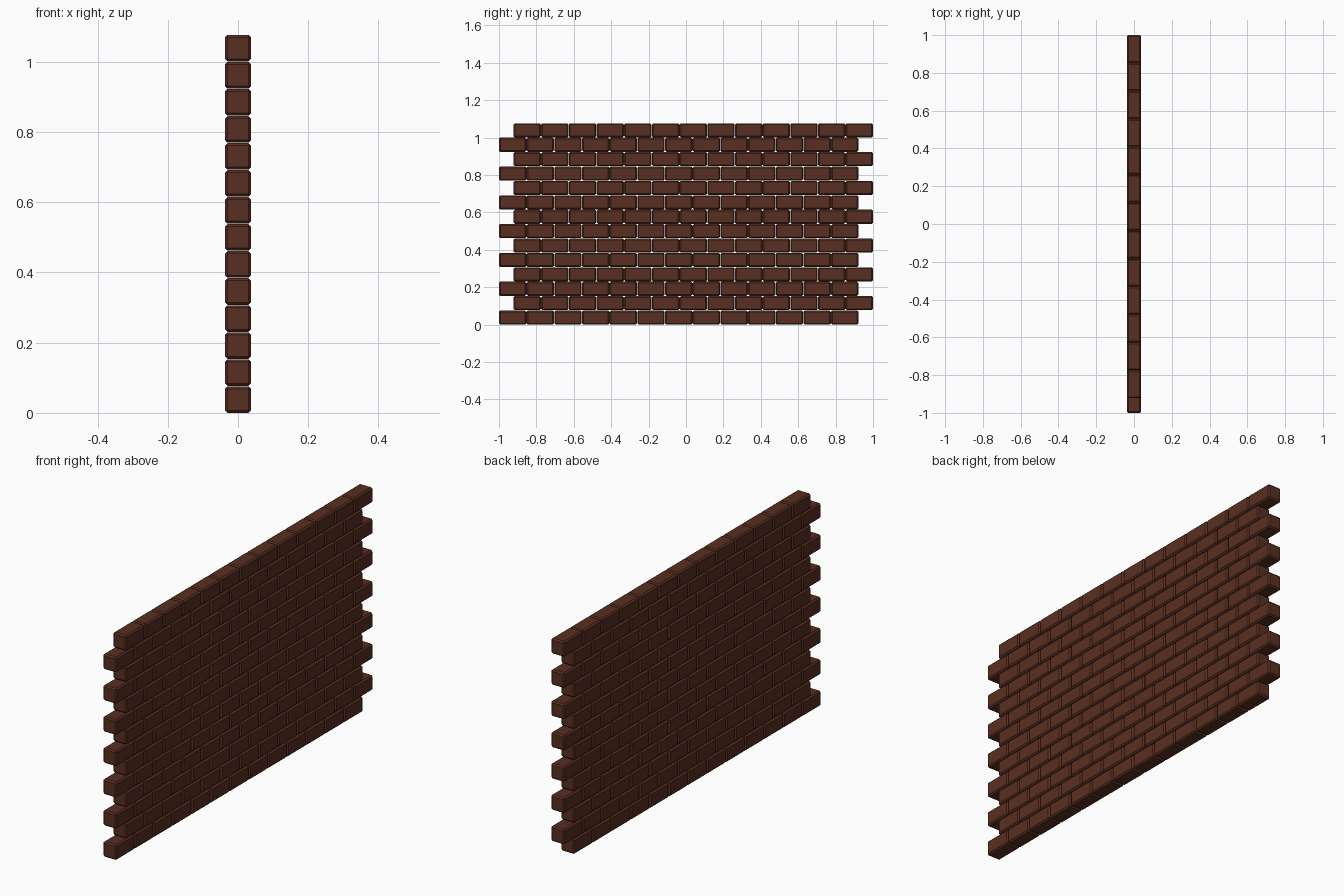
import bpy

if "Cube" in bpy.data.objects:
    bpy.data.objects.remove(bpy.data.objects["Cube"])

ROWS, COLS = 14, 13
W, L, H = 0.074, 0.1462, 0.0755          # brick size (x, y, z)
PITCH_Y, PITCH_Z = 0.148, 0.077          # spacing of bricks and courses
SHIFT = 2 - (PITCH_Y * (COLS - 1) + L)   # stagger of every second course

mat = bpy.data.materials.new("brick_red")
mat.diffuse_color = (0.10, 0.028, 0.015, 1)
mat.use_nodes = True
mat.node_tree.nodes["Principled BSDF"].inputs["Base Color"].default_value = mat.diffuse_color


def course(row):
    """One row of chamfered bricks, made from a single brick and an array."""
    y = -1 + L / 2 + (SHIFT if row % 2 else 0)
    bpy.ops.mesh.primitive_cube_add(size=1, location=(0, y, H / 2 + row * PITCH_Z))
    ob = bpy.context.object
    ob.name = f"brick_course_{row + 1:02d}"
    ob.scale = (W, L, H)
    bpy.ops.object.transform_apply(location=False, rotation=False, scale=True)
    ob.data.materials.append(mat)

    # chamfered edges
    bevel = ob.modifiers.new("chamfer", 'BEVEL')
    bevel.width = 0.007
    bevel.segments = 1

    # repeat along the wall
    arr = ob.modifiers.new("repeat", 'ARRAY')
    arr.count = COLS
    arr.use_relative_offset = False
    arr.use_constant_offset = True
    arr.constant_offset_displace = (0, PITCH_Y, 0)


for r in range(ROWS):
    course(r)
